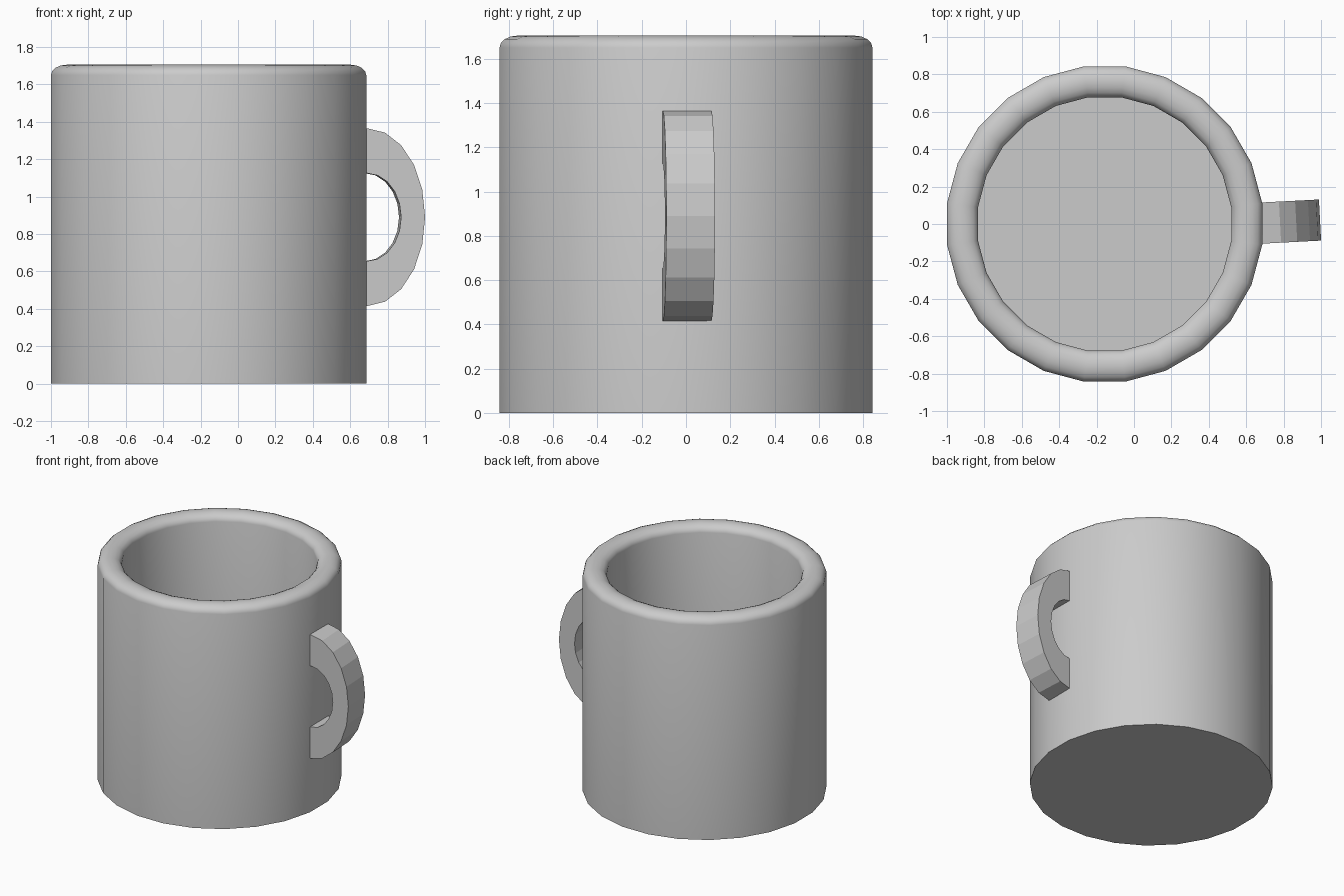
import bpy, bmesh, math
from math import cos, sin, radians, pi

if "Cube" in bpy.data.objects:
    bpy.data.objects.remove(bpy.data.objects["Cube"], do_unlink=True)

grey = bpy.data.materials.new("grey ceramic")
grey.use_nodes = True
COLOUR = (0.6, 0.6, 0.6, 1)
grey.diffuse_color = COLOUR
grey.node_tree.nodes["Principled BSDF"].inputs["Base Color"].default_value = COLOUR


def finish(name, bm, location):
    bmesh.ops.recalc_face_normals(bm, faces=bm.faces)
    mesh = bpy.data.meshes.new(name)
    bm.to_mesh(mesh)
    bm.free()
    mesh.materials.append(grey)
    obj = bpy.data.objects.new(name, mesh)
    obj.location = location
    bpy.context.collection.objects.link(obj)
    return obj


# Mug body: outer wall, rounded rim, inner wall and floor turned around z
SIDES = 24
OUTER, INNER, RIM_Z, TOP, FLOOR = 0.85, 0.683, 1.65, 1.705, 0.16
mid, half = (OUTER + INNER) / 2, (OUTER - INNER) / 2
rim = [(mid + half * cos(pi * i / 8), RIM_Z + (TOP - RIM_Z) * sin(pi * i / 8))
       for i in range(9)]
profile = [(OUTER, 0)] + rim + [(INNER, FLOOR)]

bm = bmesh.new()
rings = []
for r, z in profile:
    angles = [2 * pi * (k + 0.5) / SIDES for k in range(SIDES)]
    rings.append([bm.verts.new((r * cos(a), r * sin(a), z)) for a in angles])
for low, high in zip(rings, rings[1:]):
    for k in range(SIDES):
        n = (k + 1) % SIDES
        bm.faces.new((low[k], low[n], high[n], high[k]))
bm.faces.new(rings[0])
bm.faces.new(rings[-1])
body = finish("mug_body", bm, (-0.157, 0, 0))
bpy.context.view_layer.objects.active = body
body.select_set(True)
bpy.ops.object.shade_smooth_by_angle(angle=radians(50))
body.select_set(False)


# Handle: half elliptical band, its ends sunk a little into the wall
def arc(width, height):
    pts = [(width * cos(a), height * sin(a))
           for a in (radians(18 * i - 90) for i in range(11))]
    return [(-0.03, -height)] + pts + [(-0.03, height)]


bm = bmesh.new()
sections = []
for (xo, zo), (xi, zi) in zip(arc(0.31, 0.475), arc(0.182, 0.235)):
    corners = [(xo, -0.11, zo), (xo, 0.11, zo), (xi, 0.11, zi), (xi, -0.11, zi)]
    sections.append([bm.verts.new(c) for c in corners])
for a, b in zip(sections, sections[1:]):
    for k in range(4):
        n = (k + 1) % 4
        bm.faces.new((a[k], a[n], b[n], b[k]))
bm.faces.new(sections[0])
bm.faces.new(sections[-1])
handle = finish("handle", bm, (0.685, 0.005, 0.89))
handle.rotation_euler.z = radians(3)
